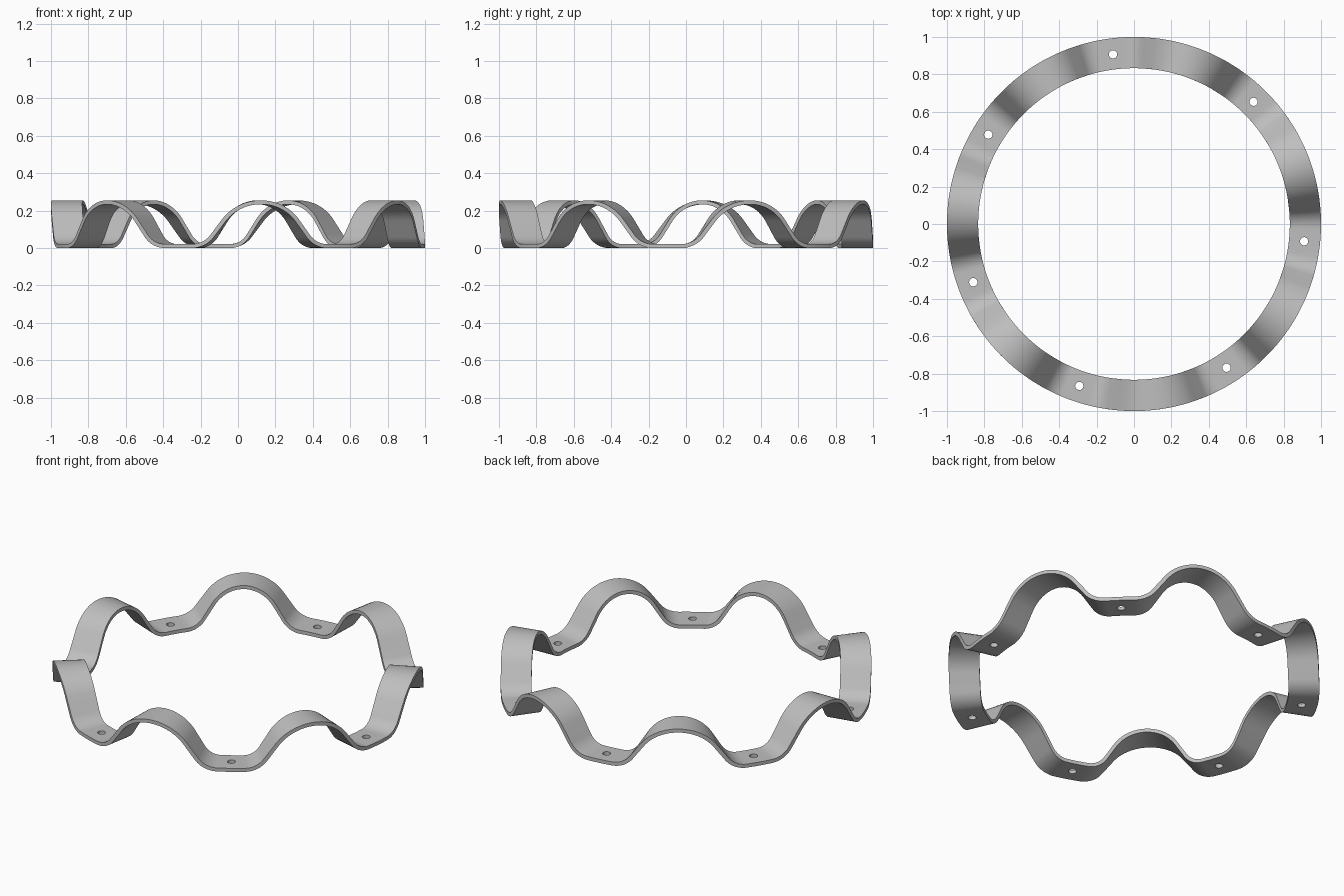
import bpy, bmesh, math

if "Cube" in bpy.data.objects:
    bpy.data.objects.remove(bpy.data.objects["Cube"])

WAVES = 7
R_IN, R_OUT, R_MID = 0.833, 1.0, 0.93
THICK, HEIGHT = 0.021, 0.255
FIRST_HOLE = math.radians(-5.8)      # angle of one valley centre
PITCH = 2 * math.pi / WAVES

grey = bpy.data.materials.new("grey_metal")
grey.diffuse_color = (0.52, 0.52, 0.52, 1)
grey.use_nodes = True
grey.node_tree.nodes["Principled BSDF"].inputs["Base Color"].default_value = grey.diffuse_color


def half_wave():
    """Unrolled centre line (s, z, slope) from valley centre to crest centre."""
    half = PITCH * R_MID / 2
    rise, flat, a = HEIGHT - THICK, 0.07, math.radians(55)
    run = half - flat
    det = math.sin(a) ** 2 - math.cos(a) * (1 - math.cos(a))
    radii = (run * math.sin(a) - rise * math.cos(a)) / det
    r_low, r_top = radii * 0.36, radii * 0.64
    z0, n = THICK / 2, 12
    pts = [(flat * i / 3, z0, 0) for i in range(3)]
    for i in range(n + 1):           # valley bend
        t = a * i / n
        pts.append((flat + r_low * math.sin(t), z0 + r_low * (1 - math.cos(t)), t))
    for i in range(n + 1):           # crest bend, after the straight flank
        t = a * (1 - i / n)
        pts.append((half - r_top * math.sin(t), z0 + rise - r_top * (1 - math.cos(t)), t))
    return pts


# one full wave: half wave plus its mirror image
half = half_wave()
length = PITCH * R_MID
wave = half + [(length - s, z, -t) for s, z, t in half[-2:0:-1]]

# wavy ring: rectangular section swept around all the waves
bm = bmesh.new()
rings = []
for k in range(WAVES):
    for s, z, t in wave:
        section = []
        for r, side in ((R_IN, -1), (R_OUT, -1), (R_OUT, 1), (R_IN, 1)):
            off = side * THICK / 2
            ang = FIRST_HOLE + k * PITCH + (s - off * math.sin(t)) / R_MID
            section.append(bm.verts.new((r * math.cos(ang), r * math.sin(ang),
                                         z + off * math.cos(t))))
        rings.append(section)
for i, a in enumerate(rings):
    b = rings[(i + 1) % len(rings)]
    for j in range(4):
        m = (j + 1) % 4
        bm.faces.new((a[j], a[m], b[m], b[j]))
bmesh.ops.recalc_face_normals(bm, faces=bm.faces)
mesh = bpy.data.meshes.new("wave_ring")
bm.to_mesh(mesh)
bm.free()
ring = bpy.data.objects.new("wave_ring", mesh)
bpy.context.collection.objects.link(ring)
mesh.materials.append(grey)

# screw holes at the valley centres
bm = bmesh.new()
for k in range(WAVES):
    ang = FIRST_HOLE + k * PITCH
    made = bmesh.ops.create_cone(bm, cap_ends=True, segments=24, radius1=0.022,
                                 radius2=0.022, depth=0.12)
    bmesh.ops.translate(bm, verts=made["verts"],
                        vec=(0.914 * math.cos(ang), 0.914 * math.sin(ang), 0.01))
cut_mesh = bpy.data.meshes.new("hole_cutter")
bm.to_mesh(cut_mesh)
bm.free()
cut_mesh.materials.append(grey)
cutter = bpy.data.objects.new("hole_cutter", cut_mesh)
bpy.context.collection.objects.link(cutter)

mod = ring.modifiers.new("holes", "BOOLEAN")
mod.operation, mod.solver, mod.object = "DIFFERENCE", "EXACT", cutter
bpy.context.view_layer.objects.active = ring
ring.select_set(True)
bpy.ops.object.modifier_apply(modifier=mod.name)
bpy.data.objects.remove(cutter)
bpy.ops.object.shade_smooth_by_angle(angle=math.radians(30))
